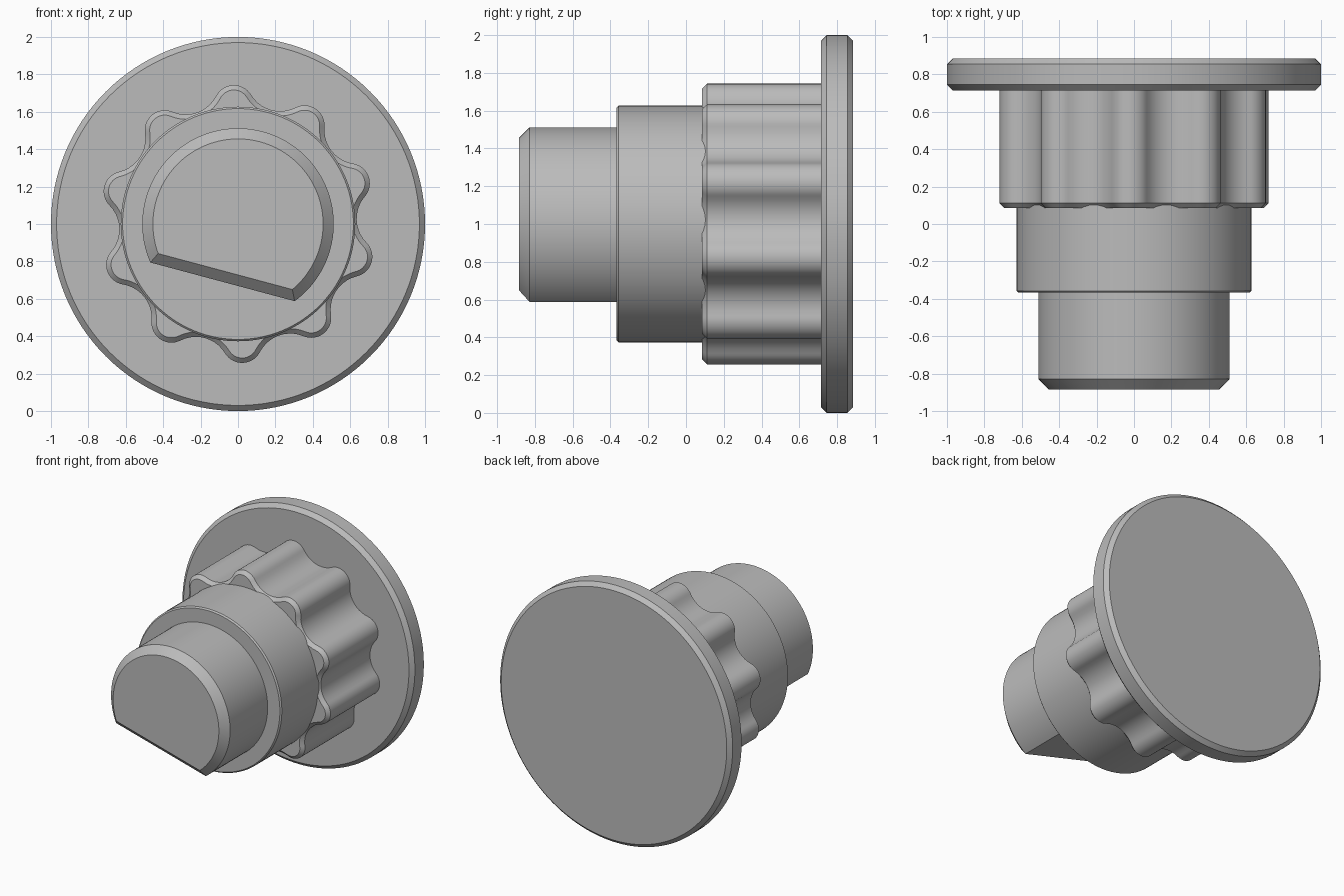
import bpy, bmesh
from math import sin, cos, acos, sqrt, radians, pi, atan2

if "Cube" in bpy.data.objects:
    bpy.data.objects.remove(bpy.data.objects["Cube"])

AXIS_Z = 1.0  # height of the shaft axis

grey = bpy.data.materials.new("plain_grey")
grey.use_nodes = True
colour = (0.5, 0.5, 0.5, 1)
grey.diffuse_color = colour
grey.node_tree.nodes["Principled BSDF"].inputs["Base Color"].default_value = colour


def loft(name, sections):
    """Skin (y, profile) sections along the y axis and cap both ends."""
    bm = bmesh.new()
    rings = [[bm.verts.new((x, y, AXIS_Z + z)) for x, z in pts] for y, pts in sections]
    for a, b in zip(rings, rings[1:]):
        n = len(a)
        for i in range(n):
            j = (i + 1) % n
            bm.faces.new((a[i], a[j], b[j], b[i]))
    bm.faces.new(rings[0])
    bm.faces.new(rings[-1])
    bmesh.ops.recalc_face_normals(bm, faces=bm.faces[:])
    mesh = bpy.data.meshes.new(name)
    bm.to_mesh(mesh)
    bm.free()
    mesh.materials.append(grey)
    obj = bpy.data.objects.new(name, mesh)
    bpy.context.collection.objects.link(obj)
    bpy.ops.object.select_all(action="DESELECT")
    obj.select_set(True)
    bpy.context.view_layer.objects.active = obj
    bpy.ops.object.shade_smooth_by_angle(angle=radians(30))
    return obj


def arc(cx, cz, r, start, end, steps):
    return [(cx + r * cos(start + (end - start) * i / steps),
             cz + r * sin(start + (end - start) * i / steps)) for i in range(steps + 1)]


def circle(r):
    return arc(0, 0, r, 0, 2 * pi, 128)[:-1]


def d_profile(inset):
    """Round shaft with one tilted flat."""
    r, flat = 0.512 - inset, 0.32 - inset
    middle, half = radians(255), acos(flat / r)
    return arc(0, 0, r, middle + half, middle + 2 * pi - half, 80)


def lobed_profile(inset, lobes=10, tip=0.743, valley=0.635, lobe_r=0.107):
    """Ring of round lobes joined by tangent hollow arcs."""
    c = tip - lobe_r
    k = cos(pi / lobes)
    # radius of the hollow that touches both neighbouring lobes
    hollow_r = (c * c + valley ** 2 - 2 * c * valley * k - lobe_r ** 2) / (
        2 * (lobe_r - valley + c * k))
    w = valley + hollow_r
    hx, hz = w * k, w * sin(pi / lobes)
    touch = atan2(hz, hx - c)
    lobe = arc(c, 0, lobe_r - inset, -touch, touch, 16)
    sweep_end = 2 * (pi + pi / lobes) - (touch + pi)
    hollow = arc(hx, hz, hollow_r + inset, touch + pi, sweep_end, 10)[1:-1]
    points = []
    for i in range(lobes):
        t = radians(92) + 2 * pi * i / lobes
        points += [(x * cos(t) - z * sin(t), x * sin(t) + z * cos(t)) for x, z in lobe + hollow]
    return points


# Flange disc with both rims bevelled
loft("flange_disc", [(0.715, circle(0.97)), (0.745, circle(1)),
                     (0.855, circle(1)), (0.885, circle(0.97))])

# Lobed hub with a bevelled front edge
loft("lobed_hub", [(0.085, lobed_profile(0.026)), (0.111, lobed_profile(0)),
                   (0.73, lobed_profile(0))])

# Round collar
loft("collar", [(-0.367, circle(0.617)), (-0.357, circle(0.627)), (0.2, circle(0.627))])

# Flat-sided shaft end
loft("flat_sided_shaft", [(-0.885, d_profile(0.057)), (-0.828, d_profile(0)),
                          (-0.34, d_profile(0))])
